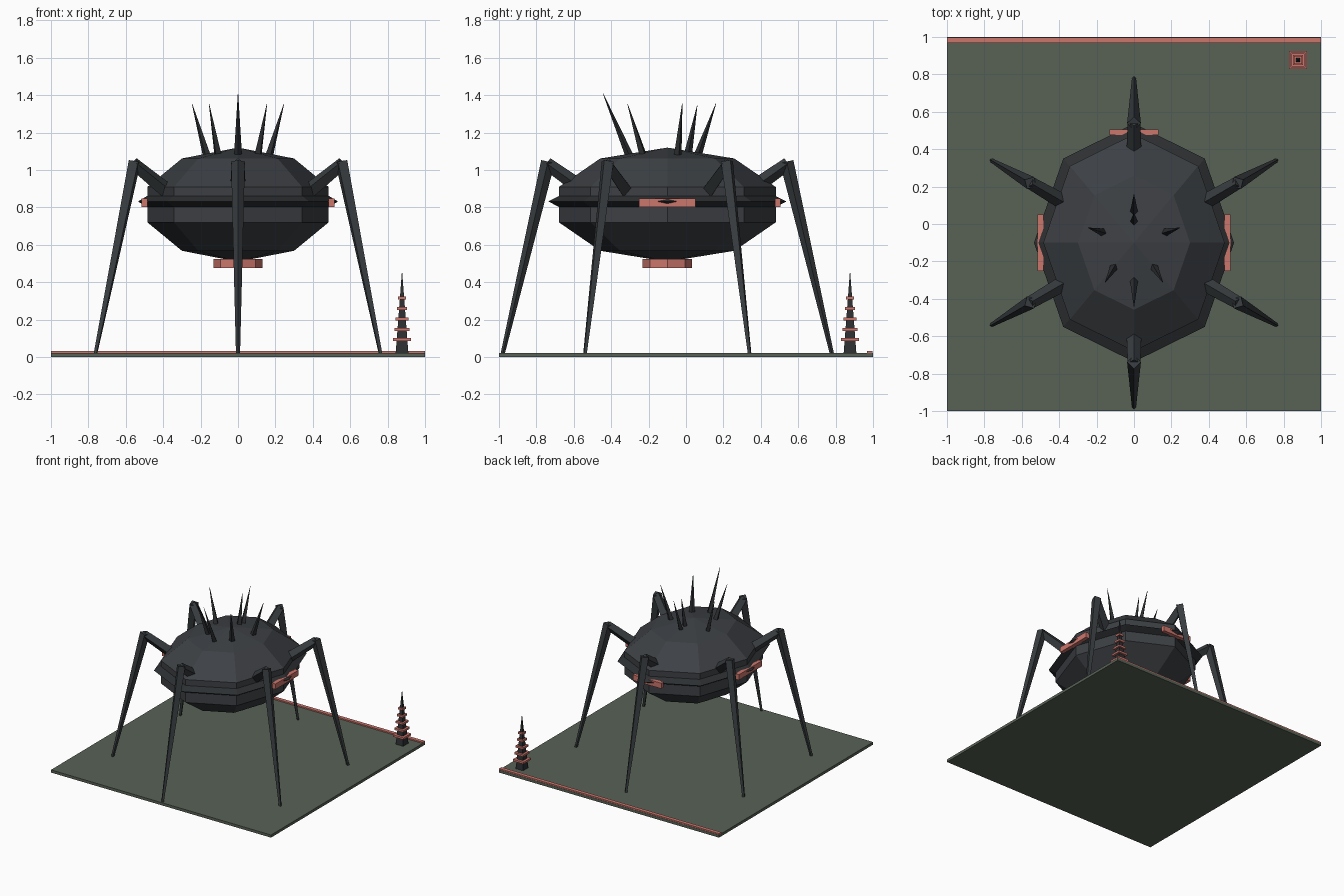
import bpy, math
from mathutils import Vector

if "Cube" in bpy.data.objects:
    bpy.data.objects.remove(bpy.data.objects["Cube"])


def material(name, rgb):
    m = bpy.data.materials.new(name)
    m.diffuse_color = (*rgb, 1)
    m.use_nodes = True
    m.node_tree.nodes["Principled BSDF"].inputs["Base Color"].default_value = m.diffuse_color
    return m


HULL = material("charcoal hull", (0.046, 0.051, 0.058))
LEG = material("slate leg", (0.040, 0.046, 0.050))
TRIM = material("black trim", (0.026, 0.029, 0.032))
GROUND = material("moss ground", (0.098, 0.122, 0.092))
RED = material("coral glow", (0.60, 0.18, 0.15))

CY = -0.1  # body centre in y


def finish(name, mat, scale=None):
    o = bpy.context.object
    o.name = name
    o.data.materials.append(mat)
    if scale:
        o.scale = scale
    return o


def box(name, loc, size, mat):
    bpy.ops.mesh.primitive_cube_add(size=1, location=loc)
    return finish(name, mat, size)


def taper(name, a, b, r1, r2, mat, sides=4):
    """Tapered bar from point a to point b."""
    a, b = Vector(a), Vector(b)
    d = b - a
    bpy.ops.mesh.primitive_cone_add(vertices=sides, radius1=r1, radius2=r2,
                                    depth=d.length, location=(a + b) / 2)
    o = finish(name, mat)
    o.rotation_euler = d.to_track_quat('Z', 'Y').to_euler()
    return o


# Ground plate with a glowing strip along the back edge
box("ground_plate", (0, 0, 0.011), (2, 2, 0.022), GROUND)
box("back_strip", (0, 0.983, 0.025), (2, 0.03, 0.014), RED)

# Low-poly hull and its sharp waist rim
bpy.ops.mesh.primitive_uv_sphere_add(segments=8, ring_count=5, radius=1,
                                     location=(0, CY, 0.815))
finish("hull", HULL, (0.51, 0.61, 0.305))
bpy.ops.mesh.primitive_torus_add(major_segments=8, minor_segments=4,
                                 major_radius=0.485, minor_radius=0.05,
                                 location=(0, CY, 0.832))
finish("waist_rim", TRIM, (1, 1.19, 0.6))

# Glowing windows on both sides and the back, and the belly hatch
for s, side in ((1, "right"), (-1, "left")):
    box(side + "_window", (s * 0.5, CY, 0.824), (0.032, 0.30, 0.045), RED)
box("back_window", (0, 0.49, 0.824), (0.26, 0.03, 0.045), RED)
bpy.ops.mesh.primitive_cylinder_add(vertices=8, radius=0.132, depth=0.05,
                                    location=(0, CY, 0.50))
finish("belly_hatch", RED)

# Six two-part legs around the hull
for i in range(6):
    ang = math.radians(30 + 60 * i)

    def at(r, z):
        return (r * math.cos(ang), CY + r * math.sin(ang), z)

    taper(f"upper_leg_{i + 1}", at(0.44, 0.89), at(0.645, 1.035), 0.042, 0.034, LEG)
    taper(f"lower_leg_{i + 1}", at(0.638, 1.045), at(0.88, 0.018), 0.037, 0.011, LEG)

# Spines on the back: base and tip, mirrored when off the centre line
spines = [((0, -0.30, 1.07), (0, -0.444, 1.41)),
          ((0.107, -0.23, 1.08), (0.155, -0.313, 1.355)),
          ((0.165, -0.045, 1.07), (0.246, -0.02, 1.355)),
          ((0, 0.01, 1.08), (0, 0.06, 1.345)),
          ((0, 0.06, 1.07), (0, 0.16, 1.355))]
for i, (a, b) in enumerate(spines):
    for s in ((1, -1) if a[0] else (1,)):
        taper(f"spine_{i + 1}", (s * a[0], a[1], a[2]), (s * b[0], b[1], b[2]),
              0.022, 0.001, TRIM)

# Small spire in the back corner with shrinking glowing collars
T = 0.877
bpy.ops.mesh.primitive_cone_add(vertices=4, radius1=0.048, radius2=0.001, depth=0.435,
                                location=(T, T, 0.239), rotation=(0, 0, math.pi / 4))
finish("spire", TRIM)
for i in range(5):
    w = 0.096 - 0.0135 * i
    box(f"spire_collar_{i + 1}", (T, T, 0.093 + 0.0555 * i), (w, w, 0.016), RED)
